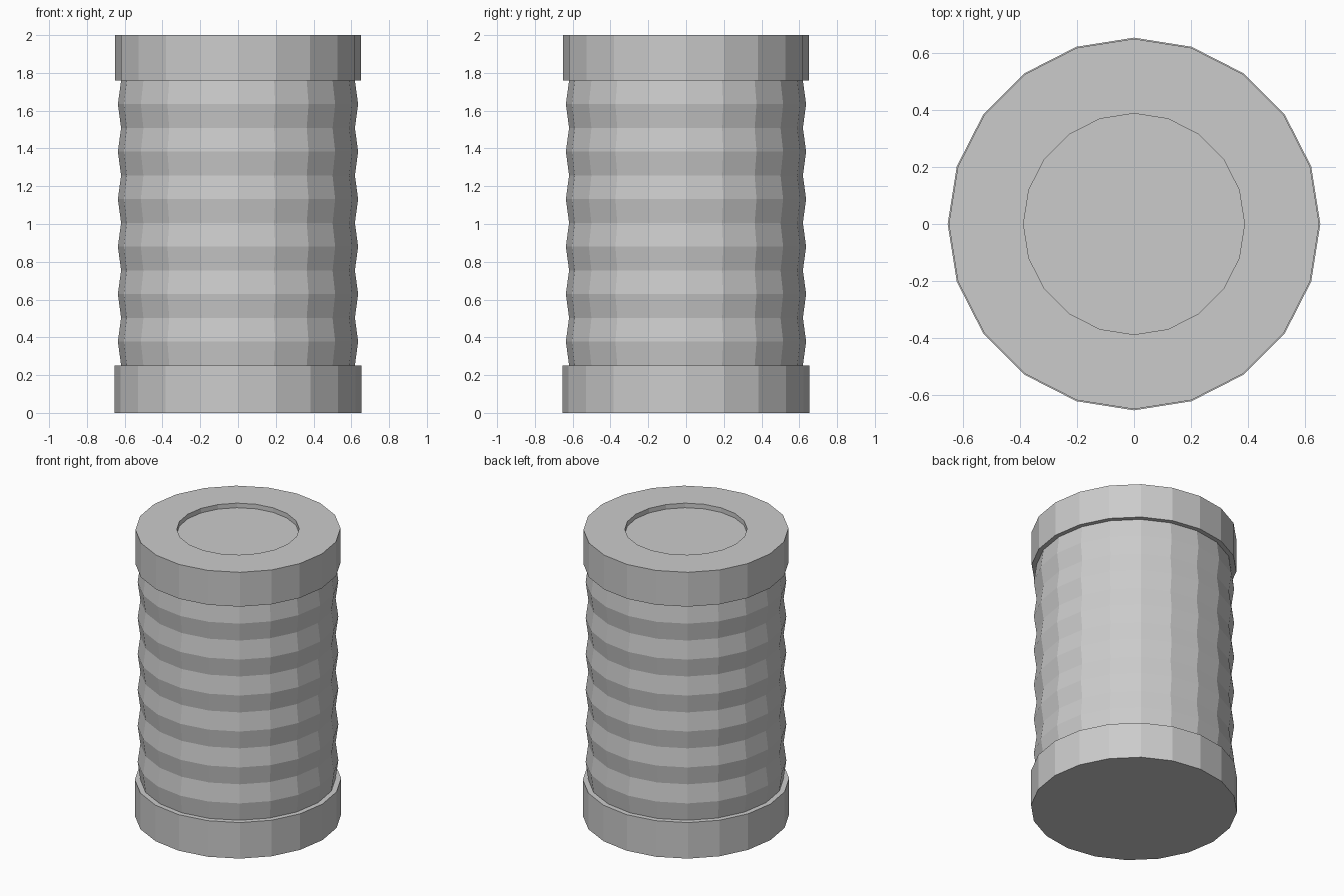
import bpy, bmesh
from math import cos, sin, tau

if "Cube" in bpy.data.objects:
    bpy.data.objects.remove(bpy.data.objects["Cube"])

SIDES = 20


def lathe(name, profile):
    """Revolve (radius, z) points around z; radius 0 closes to a flat disc."""
    bm = bmesh.new()
    rings = []
    for r, z in profile:
        rings.append([bm.verts.new((r * cos(tau * i / SIDES), r * sin(tau * i / SIDES), z))
                      for i in range(SIDES)])
    for a, b in zip(rings, rings[1:]):
        for i in range(SIDES):
            j = (i + 1) % SIDES
            bm.faces.new((a[i], a[j], b[j], b[i]))
    return bm, rings, name


def finish(bm, name):
    bmesh.ops.recalc_face_normals(bm, faces=bm.faces)
    mesh = bpy.data.meshes.new(name)
    bm.to_mesh(mesh)
    bm.free()
    obj = bpy.data.objects.new(name, mesh)
    bpy.context.collection.objects.link(obj)
    return obj


# Bottom cap: plain base with a narrow ledge around the body
bm, rings, name = lathe("bottom_cap", [(0.654, 0), (0.654, 0.252), (0.618, 0.252)])
bm.faces.new(rings[0][::-1])
finish(bm, name)

# Ribbed body: alternating valleys and peaks
z0, z1, ribs = 0.252, 1.76, 6
step = (z1 - z0) / (2 * ribs)
profile = [(0.636 if i % 2 else 0.619, z0 + i * step) for i in range(2 * ribs + 1)]
bm, rings, name = lathe("ribbed_body", profile)
finish(bm, name)

# Top cap: rim with a shallow round recess
bm, rings, name = lathe("top_cap", [(0.618, 1.76), (0.65, 1.76), (0.65, 2.0),
                                    (0.388, 2.0), (0.388, 1.968)])
bm.faces.new(rings[-1])
finish(bm, name)
